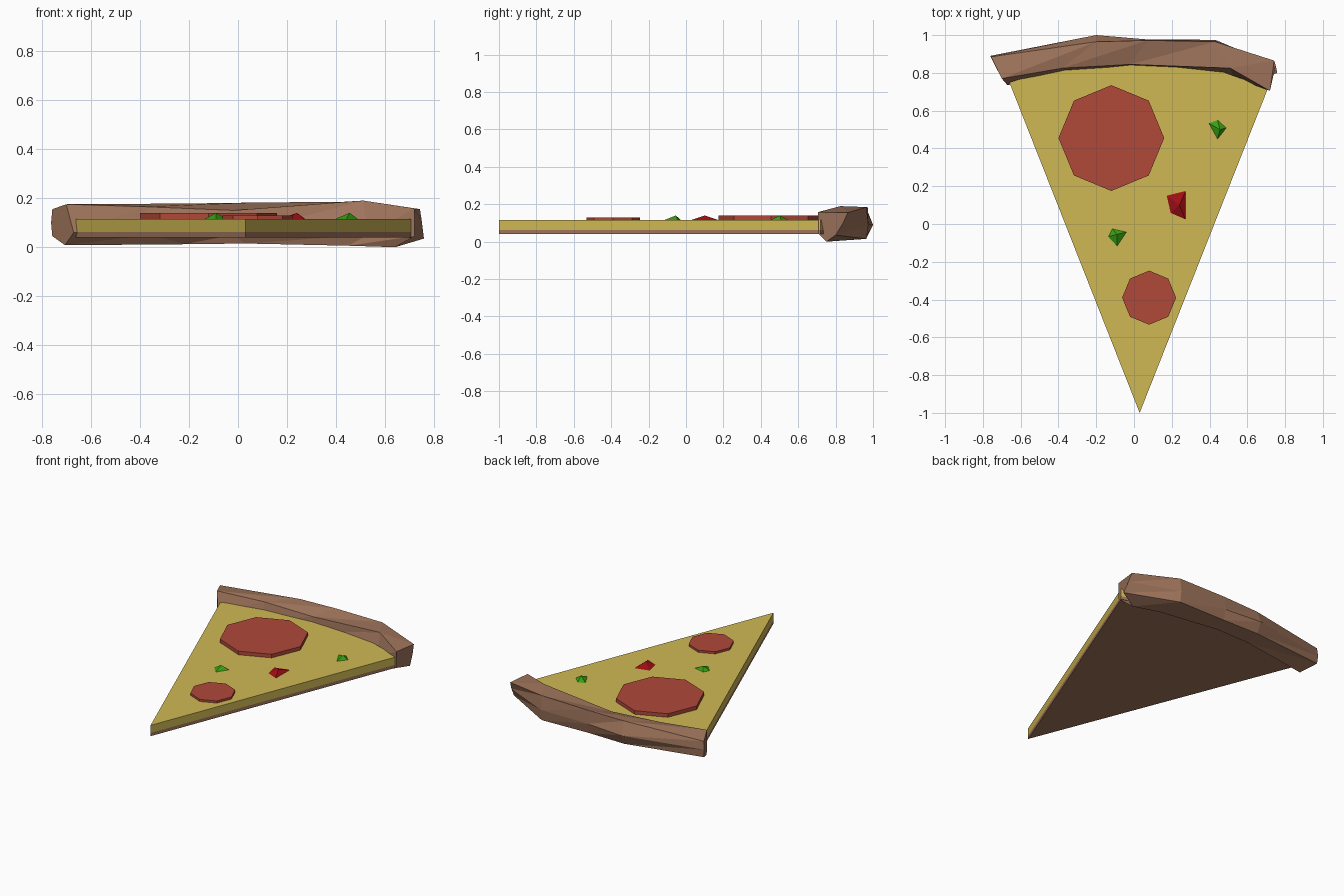
import bpy, bmesh, math

if "Cube" in bpy.data.objects:
    bpy.data.objects.remove(bpy.data.objects["Cube"])


def material(name, r, g, b):
    lin = [((c / 255 + 0.055) / 1.055) ** 2.4 for c in (r, g, b)]
    m = bpy.data.materials.new(name)
    m.diffuse_color = (*lin, 1)
    m.use_nodes = True
    m.node_tree.nodes["Principled BSDF"].inputs["Base Color"].default_value = m.diffuse_color
    return m


CRUST = material("baked brown", 160, 117, 92)
CHEESE = material("cheese yellow", 207, 184, 84)
SAUSAGE = material("sausage red", 176, 72, 57)
GREEN = material("pepper green", 56, 160, 18)
RED = material("pepper red", 158, 14, 20)


def make(name, verts, faces, mat):
    me = bpy.data.meshes.new(name)
    me.from_pydata(verts, [], faces)
    bm = bmesh.new()
    bm.from_mesh(me)
    bmesh.ops.recalc_face_normals(bm, faces=bm.faces)
    bm.to_mesh(me)
    bm.free()
    me.materials.append(mat)
    ob = bpy.data.objects.new(name, me)
    bpy.context.collection.objects.link(ob)
    return ob


def prism(name, outline, z0, z1, mat):
    n = len(outline)
    verts = [(x, y, z) for z in (z0, z1) for x, y in outline]
    faces = [tuple(range(n)), tuple(range(n, 2 * n))]
    faces += [(i, (i + 1) % n, n + (i + 1) % n, n + i) for i in range(n)]
    return make(name, verts, faces, mat)


def chunk(name, base, apex, mat):
    n = len(base)
    verts = [(x, y, 0.11) for x, y in base] + [apex]
    faces = [tuple(range(n))] + [(i, (i + 1) % n, n) for i in range(n)]
    return make(name, verts, faces, mat)


def sausage_slice(name, x, y, r, top):
    ring = [(x + r * math.cos(i * math.pi / 4), y + r * math.sin(i * math.pi / 4))
            for i in range(8)]
    return prism(name, ring, 0.105, top, SAUSAGE)


# Wedge: thin dough base with cheese on top, back edge tucked in the crust
wedge = [(0.03, -1), (0.71, 0.72), (0.4, 0.83), (0, 0.88), (-0.35, 0.84), (-0.66, 0.75)]
prism("dough_base", wedge, 0.04, 0.062, CRUST)
prism("cheese_layer", wedge, 0.062, 0.115, CHEESE)

# Crust: six-sided sections from left end to right end
# order: front low, front high, back high, back middle, back low, bottom front
sections = [
    [(-.67, .735, .06), (-.70, .77, .175), (-.757, .885, .155),
     (-.762, .89, .10), (-.757, .885, .045), (-.705, .78, .008)],
    [(-.35, .80, .05), (-.38, .825, .165), (-.20, .965, .178),
     (-.20, 1.0, .09), (-.20, .965, .02), (-.22, .85, .012)],
    [(-.02, .835, .05), (-.02, .845, .15), (.07, .972, .182),
     (.07, .977, .09), (.07, .96, .02), (.03, .85, .015)],
    [(.53, .775, .05), (.51, .825, .19), (.43, .965, .185),
     (.43, .975, .09), (.43, .965, .015), (.45, .80, .006)],
    [(.72, .705, .045), (.72, .705, .158), (.742, .865, .155),
     (.75, .84, .10), (.758, .80, .035), (.64, .75, 0)],
]
verts = [p for s in sections for p in s]
faces = [tuple(range(6)), tuple(range(24, 30))]
for s in range(4):
    for i in range(6):
        a, b = s * 6 + i, s * 6 + (i + 1) % 6
        faces += [(a, b, b + 6), (a, b + 6, a + 6)]
make("crust", verts, faces, CRUST)

# Toppings
sausage_slice("large_sausage_slice", -0.12, 0.455, 0.28, 0.14)
sausage_slice("small_sausage_slice", 0.08, -0.39, 0.143, 0.13)
chunk("green_pepper_back", [(.385, .54), (.44, .56), (.495, .51), (.44, .44)],
      (.455, .50, .14), GREEN)
chunk("green_pepper_front", [(-.12, -.02), (-.03, -.04), (-.09, -.13), (-.145, -.07)],
      (-.09, -.055, .14), GREEN)
chunk("red_pepper", [(.16, .16), (.28, .19), (.278, .01), (.185, .05)],
      (.24, .10, .14), RED)
